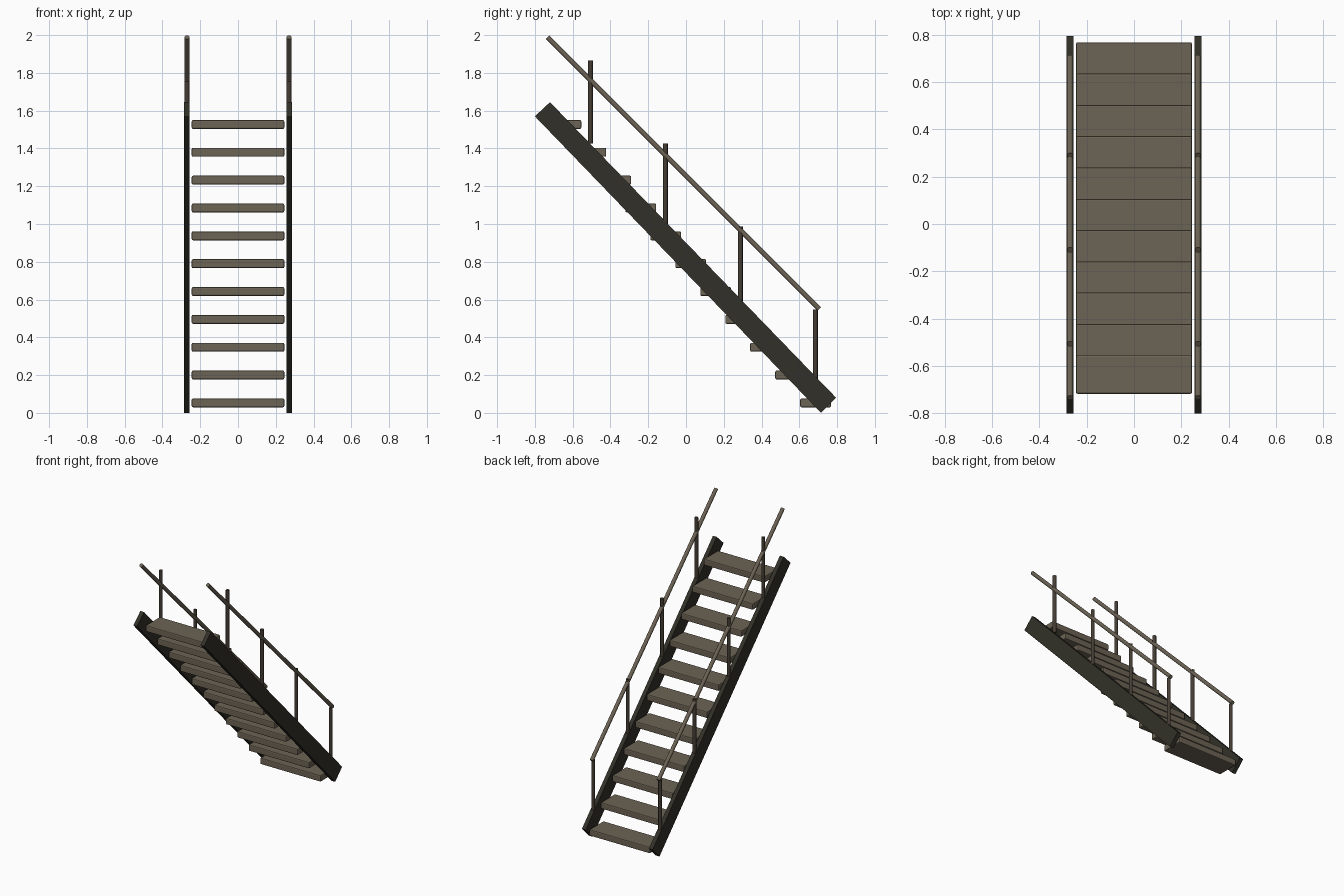
import bpy, bmesh
from mathutils import Vector

if "Cube" in bpy.data.objects:
    bpy.data.objects.remove(bpy.data.objects["Cube"])


def material(name, rgb):
    m = bpy.data.materials.new(name)
    m.diffuse_color = (*rgb, 1)
    m.use_nodes = True
    m.node_tree.nodes["Principled BSDF"].inputs["Base Color"].default_value = m.diffuse_color
    return m


WOOD = material("weathered_wood", (0.15, 0.125, 0.09))
DARK = material("dark_wood", (0.032, 0.03, 0.021))
POST = material("post_brown", (0.06, 0.047, 0.034))


def add_mesh(name, bm, mat):
    bmesh.ops.recalc_face_normals(bm, faces=bm.faces)
    me = bpy.data.meshes.new(name)
    bm.to_mesh(me)
    bm.free()
    me.materials.append(mat)
    ob = bpy.data.objects.new(name, me)
    bpy.context.collection.objects.link(ob)
    return ob


def box(name, center, size, mat, bevel):
    bm = bmesh.new()
    bmesh.ops.create_cube(bm, size=1)
    bmesh.ops.scale(bm, vec=size, verts=bm.verts)
    bmesh.ops.translate(bm, vec=center, verts=bm.verts)
    bmesh.ops.bevel(bm, geom=bm.edges[:], offset=bevel, segments=2,
                    profile=0.5, affect='EDGES')
    return add_mesh(name, bm, mat)


def rod(name, a, b, radius, mat, sides=12):
    a, b = Vector(a), Vector(b)
    bm = bmesh.new()
    bmesh.ops.create_cone(bm, cap_ends=True, segments=sides, radius1=radius,
                          radius2=radius, depth=(b - a).length)
    bm.transform((b - a).to_track_quat('Z', 'Y').to_matrix().to_4x4())
    bmesh.ops.translate(bm, vec=(a + b) / 2, verts=bm.verts)
    for f in bm.faces:
        f.smooth = len(f.verts) == 4
    for e in bm.edges:
        e.smooth = all(len(f.verts) == 4 for f in e.link_faces)
    return add_mesh(name, bm, mat)


# Treads
for i in range(11):
    box(f"tread_{i + 1}", (0, 0.686 - 0.1322 * i, 0.053 + 0.1474 * i),
        (0.49, 0.163, 0.047), WOOD, 0.007)

STRINGER = [(-0.80, 1.57), (-0.72, 1.645), (0.795, 0.08), (0.715, 0.0)]
for s, side in ((-1, "left"), (1, "right")):
    # Sloping side beam
    bm = bmesh.new()
    face = bm.faces.new([bm.verts.new((s * 0.271 - 0.015, y, z)) for y, z in STRINGER])
    ext = bmesh.ops.extrude_face_region(bm, geom=[face])
    bmesh.ops.translate(bm, vec=(0.03, 0, 0),
                        verts=[v for v in ext["geom"] if isinstance(v, bmesh.types.BMVert)])
    add_mesh(f"stringer_{side}", bm, DARK)

    # Handrail
    x = s * 0.27
    rod(f"handrail_{side}", (x, -0.734, 1.989), (x, 0.705, 0.55), 0.0135, WOOD)

    # Upright posts
    for i in range(4):
        y, top = 0.685 - 0.397 * i, 0.548 + 0.4393 * i
        rod(f"post_{side}_{i + 1}", (x, y, top - 0.44), (x, y, top), 0.0125, POST)
